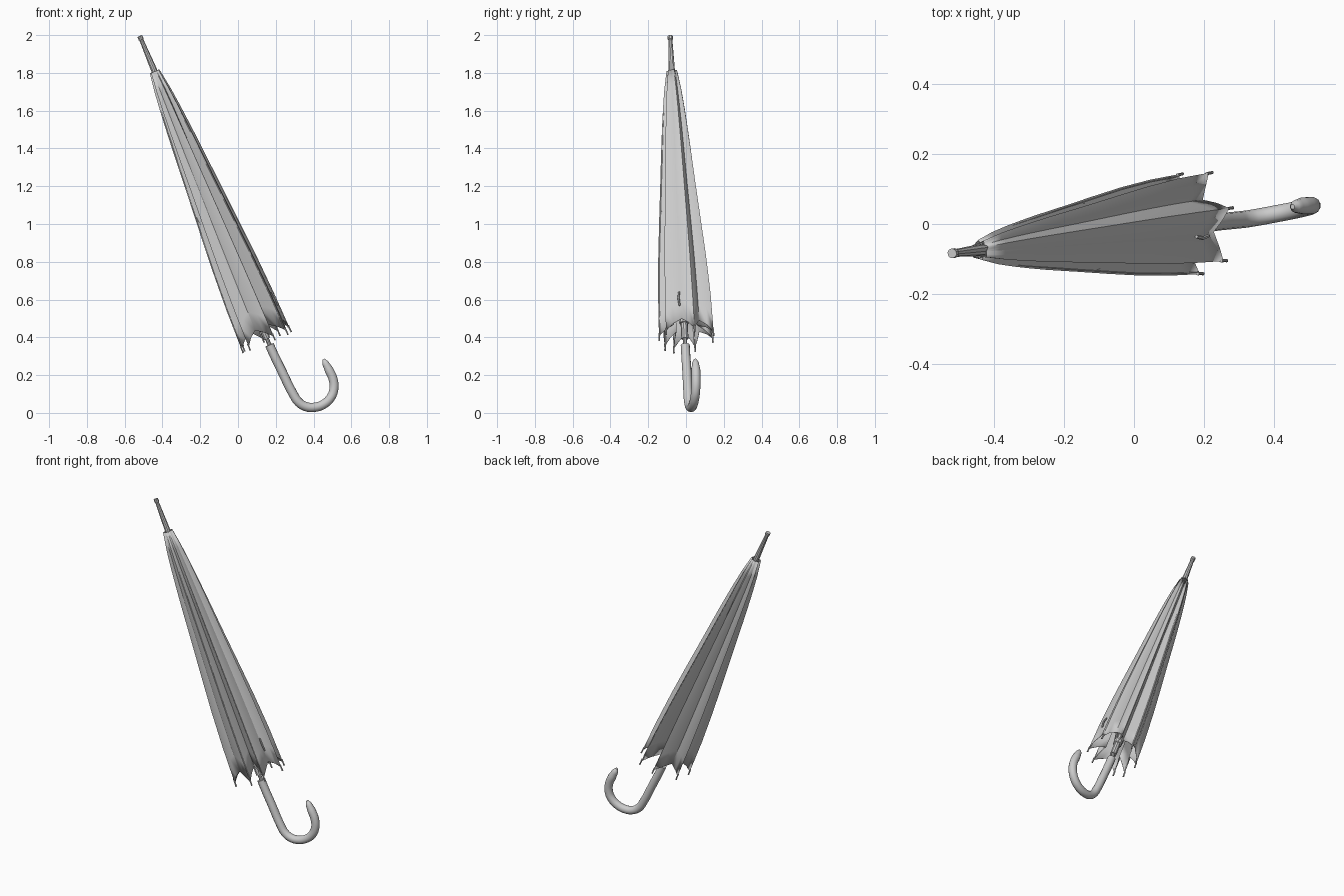
import bpy, bmesh, math
from mathutils import Vector

if "Cube" in bpy.data.objects:
    bpy.data.objects.remove(bpy.data.objects["Cube"])

# Leaning frame: t runs down the shaft from the tip, (r, angle) around it
TIP = Vector((-0.52, -0.084, 1.995))
D = Vector((0.387, 0.045, -0.921)).normalized()
V = Vector((0, 0, 1)).cross(D).normalized()
U = D.cross(V)


def pt(t, r=0.0, deg=0.0):
    a = math.radians(deg)
    return TIP + D * t + (U * math.cos(a) + V * math.sin(a)) * r


def link(name, mesh, angle=35):
    ob = bpy.data.objects.new(name, mesh)
    bpy.context.collection.objects.link(ob)
    bpy.ops.object.select_all(action='DESELECT')
    ob.select_set(True)
    bpy.context.view_layer.objects.active = ob
    bpy.ops.object.shade_smooth_by_angle(angle=math.radians(angle))
    return ob


def tube(name, paths, res=3, smooth=False):
    """Sweep a round section along paths of (point, radius)."""
    cu = bpy.data.curves.new(name, 'CURVE')
    cu.dimensions = '3D'
    cu.bevel_depth = 1.0
    cu.bevel_resolution = res
    cu.use_fill_caps = True
    cu.resolution_u = 4
    for path in paths:
        sp = cu.splines.new('BEZIER' if smooth else 'POLY')
        pts = sp.bezier_points if smooth else sp.points
        pts.add(len(path) - 1)
        for p, (co, r) in zip(pts, path):
            p.co = co if smooth else (*co, 1)
            p.radius = r
            if smooth:
                p.handle_left_type = p.handle_right_type = 'AUTO'
    tmp = bpy.data.objects.new(name + "_path", cu)
    bpy.context.collection.objects.link(tmp)
    bpy.context.view_layer.update()
    mesh = bpy.data.meshes.new_from_object(
        tmp.evaluated_get(bpy.context.evaluated_depsgraph_get()))
    bpy.data.objects.remove(tmp)
    return link(name, mesh)


def interp(table, t):
    for (t0, r0), (t1, r1) in zip(table, table[1:]):
        if t <= t1:
            return r0 + (r1 - r0) * max(0, (t - t0) / (t1 - t0))
    return table[-1][1]


# Shaft, tip ferrule and fittings
tube("shaft", [[(pt(0.1), 0.011), (pt(1.8), 0.011)]])
tube("ferrule", [[(pt(0), 0.014), (pt(0.02), 0.014), (pt(0.022), 0.011),
                  (pt(0.17), 0.016), (pt(0.27), 0.017)]])
tube("runner", [[(pt(1.55), 0.018), (pt(1.62), 0.018), (pt(1.622), 0.026),
                 (pt(1.65), 0.026), (pt(1.652), 0.019), (pt(1.74), 0.019)]])

# Crook handle
hook = [(0.235, 0.005, 0.215), (0.292, 0.011, 0.10), (0.32, 0.014, 0.058),
        (0.357, 0.02, 0.034), (0.40, 0.028, 0.029), (0.452, 0.038, 0.045),
        (0.492, 0.047, 0.083), (0.508, 0.052, 0.13), (0.503, 0.053, 0.18),
        (0.483, 0.052, 0.225)]
tube("crook_handle", [[(pt(1.775), 0.024), (pt(1.80), 0.024)]
                      + [(Vector(p), 0.0245) for p in hook]
                      + [(Vector((0.462, 0.05, 0.265)), 0.018),
                         (Vector((0.453, 0.049, 0.284)), 0.007)]], 4, True)

# Canopy: eight ribs gathered unevenly, cloth folded inward between them
TOP, HEM = 0.203, 1.735
PROFILE = [(0.20, 0.029), (0.33, 0.05), (0.47, 0.065), (0.65, 0.081),
           (0.87, 0.098), (1.09, 0.116), (1.30, 0.132), (1.52, 0.144),
           (1.74, 0.15)]
ANGLES = [15, 59, 92, 152, 196, 219, 279, 312]
SIZE = [0.95, 1.12, 1.0, 0.97, 1.05, 1.0, 0.95, 1.0]
FOLD = [0.72, 0.45, 0.78, 0.66, 0.5, 0.78, 0.45, 0.77]
SKEW = [0.55, 0.5, 0.62, 0.4, 0.5, 0.4, 0.5, 0.55]


def ridge(i, t):
    s = SIZE[i % 8]
    return interp(PROFILE, t) * (1 + (s - 1) * min(1, t / 1.5))


ROWS = 14
bm = bmesh.new()
cols = []
for i in range(8):
    j = (i + 1) % 8
    gap = (ANGLES[j] - ANGLES[i]) % 360
    k = SKEW[i]
    # columns: rib, flank, valley, flank
    for s in (0, k * 0.5, k, k + (1 - k) * 0.5):
        retreat = 0.065 * (s / k if s <= k else (1 - s) / (1 - k)) ** 0.8
        col = []
        for n in range(ROWS + 1):
            t = TOP + (HEM - retreat - TOP) * n / ROWS
            f = 0.75 + (FOLD[i] - 0.75) * min(1, (t - TOP) / 0.5)
            a = pt(t, ridge(i, t), ANGLES[i])
            b = pt(t, ridge(j, t), ANGLES[j])
            v = pt(t, f * (ridge(i, t) + ridge(j, t)) / 2, ANGLES[i] + gap * k)
            p = a.lerp(v, s / k) if s <= k else v.lerp(b, (s - k) / (1 - k))
            if s not in (0, k):
                out = p - pt(t)
                p = p + out.normalized() * 0.045 * out.length
            col.append(bm.verts.new(p))
        cols.append(col)
for c, nxt in zip(cols, cols[1:] + cols[:1]):
    for n in range(ROWS):
        bm.faces.new((c[n], c[n + 1], nxt[n + 1], nxt[n]))
bmesh.ops.recalc_face_normals(bm, faces=bm.faces)
mesh = bpy.data.meshes.new("canopy")
bm.to_mesh(mesh)
bm.free()
canopy = link("canopy", mesh, 25)
solid = canopy.modifiers.new("cloth", 'SOLIDIFY')
solid.thickness = 0.002

# Ribs, rib end caps and stretchers
ribs, caps, stretchers = [], [], []
for i, a in enumerate(ANGLES):
    ribs.append([(pt(t, ridge(i, t) - 0.006, a), 0.003)
                 for t in (0.23, 0.47, 0.87, 1.3, 1.52, 1.73)])
    r = ridge(i, HEM)
    caps.append([(pt(HEM - 0.015, r - 0.002, a), 0.005),
                 (pt(HEM + 0.012, r - 0.001, a), 0.004),
                 (pt(HEM + 0.024, r, a), 0.005)])
    stretchers.append([(pt(1.635, 0.022, a), 0.004),
                       (pt(1.0, ridge(i, 1.0) - 0.008, a), 0.004)])
tube("ribs", ribs, 0)
tube("rib_end_caps", caps, 1)
tube("stretchers", stretchers, 0)

# Closing strap on the broad right panel
tube("closing_strap", [[(pt(1.52, 0.121, -16), 0.005), (pt(1.555, 0.127, -18), 0.006),
                        (pt(1.60, 0.125, -16), 0.005)]], 1)
